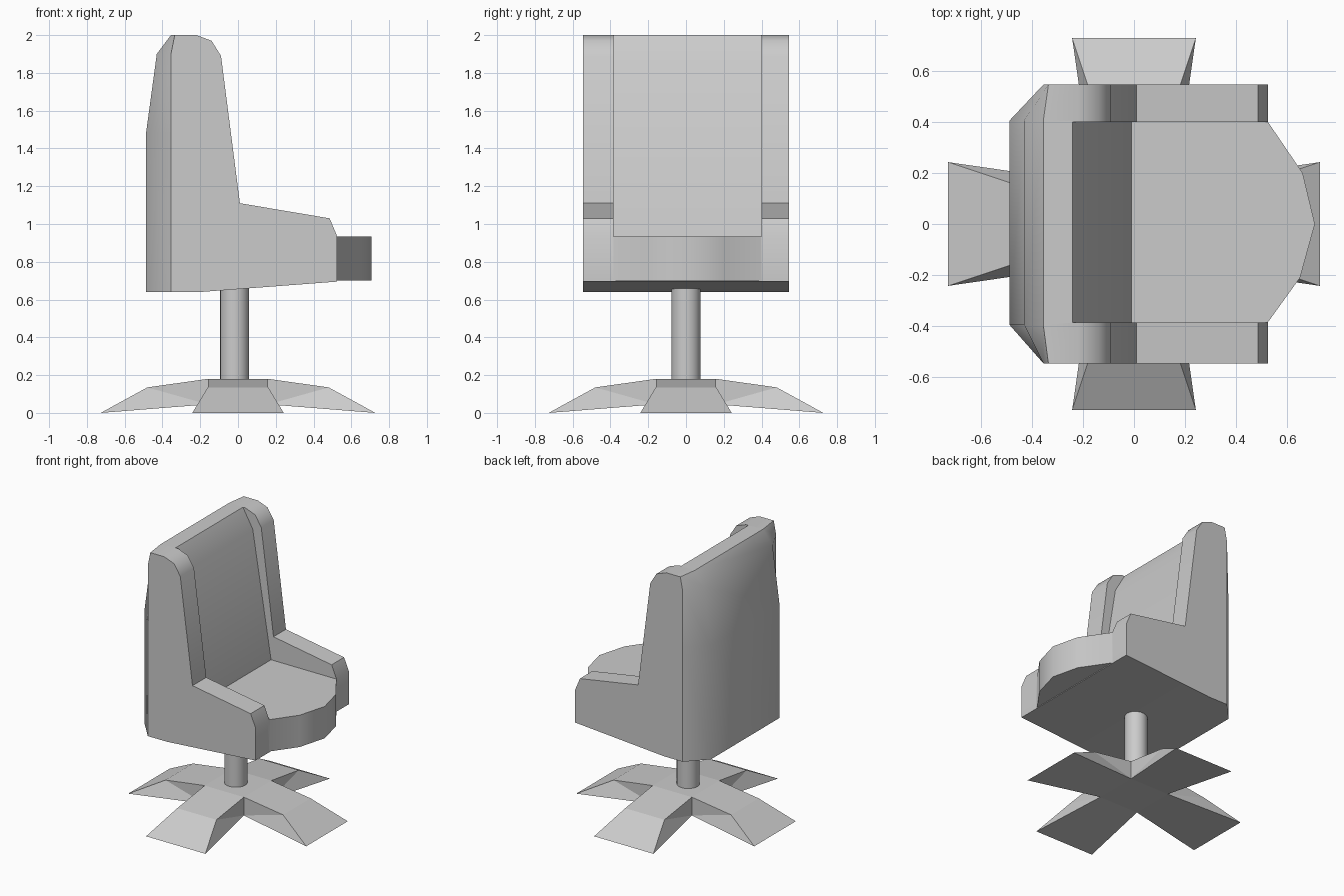
import bpy, bmesh, math
from mathutils import Matrix

if "Cube" in bpy.data.objects:
    bpy.data.objects.remove(bpy.data.objects["Cube"])


def finish(name, bm):
    bmesh.ops.remove_doubles(bm, verts=bm.verts, dist=1e-5)
    bmesh.ops.recalc_face_normals(bm, faces=bm.faces)
    me = bpy.data.meshes.new(name)
    bm.to_mesh(me)
    bm.free()
    ob = bpy.data.objects.new(name, me)
    bpy.context.collection.objects.link(ob)
    return ob


def loft(name, sections):
    """Skin closed loops of equal length, capping both ends."""
    bm = bmesh.new()
    loops = [[bm.verts.new(p) for p in s] for s in sections]
    n = len(loops[0])
    for a, b in zip(loops, loops[1:]):
        for i in range(n):
            j = (i + 1) % n
            bm.faces.new((a[i], a[j], b[j], b[i]))
    bm.faces.new(loops[0])
    bm.faces.new(loops[-1])
    return finish(name, bm)


def boolean(ob, other, op):
    m = ob.modifiers.new(op, 'BOOLEAN')
    m.operation, m.solver, m.object = op, 'EXACT', other
    bpy.context.view_layer.objects.active = ob
    bpy.ops.object.modifier_apply(modifier=m.name)
    bpy.data.objects.remove(other)


def smooth(ob, deg):
    bpy.ops.object.select_all(action='DESELECT')
    ob.select_set(True)
    bpy.context.view_layer.objects.active = ob
    bpy.ops.object.shade_smooth_by_angle(angle=math.radians(deg))


# Chair shell: side profile, with the back edge pulled in at the outer sides
front = [(-0.22, 2.0), (-0.14, 1.97), (-0.09, 1.89), (0.01, 1.11), (0.485, 1.03),
         (0.525, 0.935), (0.525, 0.695), (-0.2, 0.64)]
mid = [(-0.487, 0.64), (-0.487, 1.48), (-0.43, 1.9), (-0.355, 2.0)] + front
side = [(-0.355, 0.64), (-0.355, 1.48), (-0.355, 1.9), (-0.335, 2.0)] + front
shell = loft("chair_shell", [[(x, y, z) for x, z in prof] for y, prof in
                             ((-0.545, side), (-0.395, mid), (0.405, mid), (0.545, side))])

# Rounded seat front
plan = [(0.4, -0.37), (0.525, -0.383), (0.65, -0.21), (0.708, 0), (0.66, 0.2),
        (0.525, 0.398), (0.4, 0.385)]
nose = loft("seat_front", [[(x, y, z) for x, y in plan] for z in (0.7, 0.96)])
boolean(shell, nose, 'UNION')

# Recess for seat top and backrest
cut = [(-0.297, 2.1), (-0.24, 2.0), (-0.16, 1.86), (-0.01, 0.935), (1, 0.935), (1, 2.1)]
recess = loft("recess", [[(x, y, z) for x, z in cut] for y in (-0.385, 0.40)])
recess.hide_render = True
boolean(shell, recess, 'DIFFERENCE')
smooth(shell, 44)

# Post
bm = bmesh.new()
bmesh.ops.create_cone(bm, cap_ends=True, segments=24, radius1=0.077, radius2=0.077,
                      depth=0.5, matrix=Matrix.Translation((-0.018, 0, 0.41)))
smooth(finish("post", bm), 40)

# Four-armed base with a square hub
bm = bmesh.new()
for k in range(4):
    rot = Matrix.Rotation(k * math.pi / 2, 4, 'Z')

    def pair(x, w, z):
        return [bm.verts.new(rot @ Matrix.Translation((x, s * w, z)).translation) for s in (-1, 1)]
    a, b = pair(0.16, 0.16, 0.18), pair(0.48, 0.16, 0.135)
    c, d = pair(0.727, 0.242, 0), pair(0.16, 0.16, 0.045)
    for p, q in ((a, b), (b, c), (c, d)):
        bm.faces.new((p[0], q[0], q[1], p[1]))
    for s in (0, 1):
        bm.faces.new((a[s], b[s], d[s]))
        bm.faces.new((b[s], c[s], d[s]))
for z in (0.18, 0.045):
    bm.faces.new([bm.verts.new((x, y, z)) for x, y in
                  ((-0.16, -0.16), (0.16, -0.16), (0.16, 0.16), (-0.16, 0.16))])
finish("base", bm)
